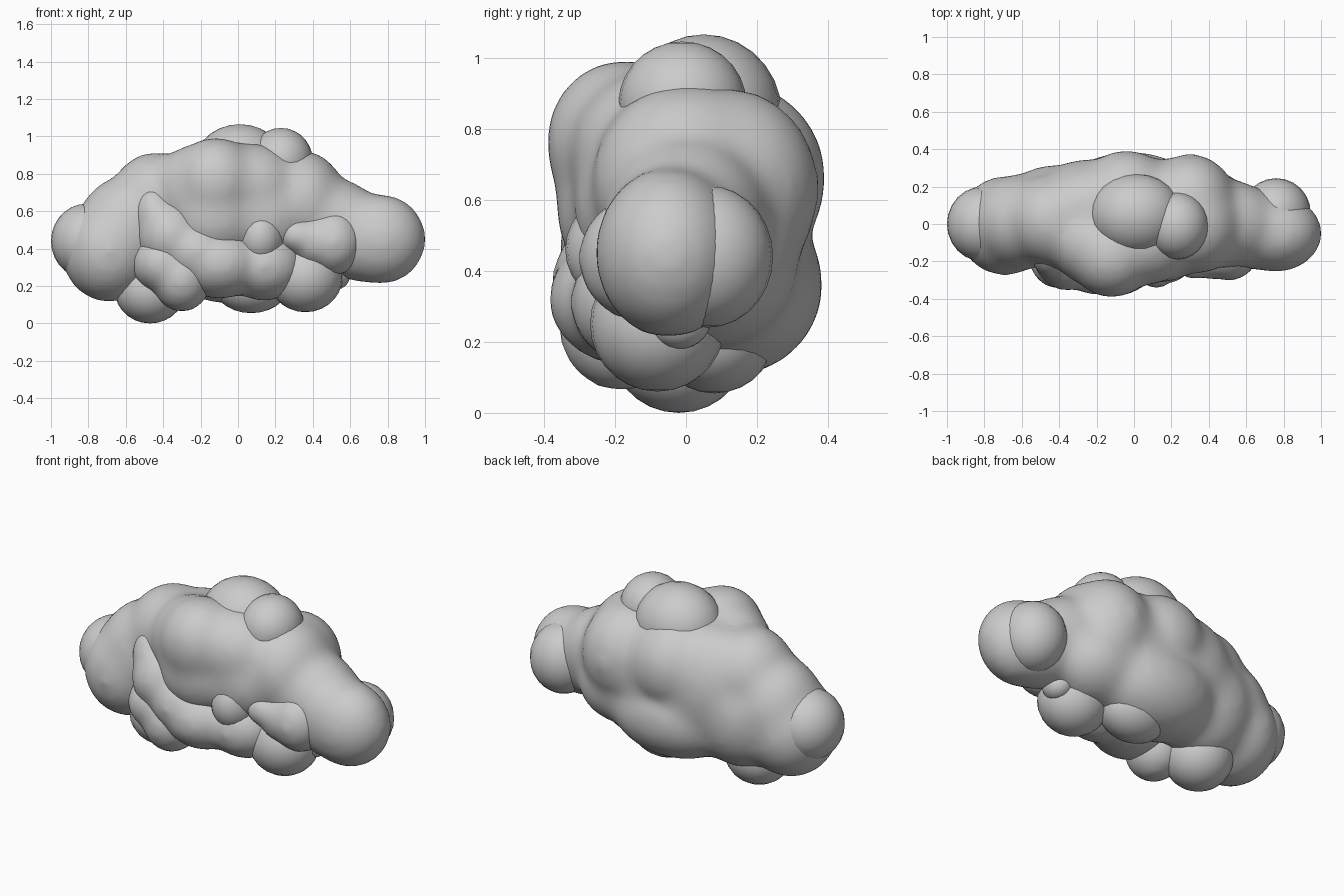
import bpy, bmesh
from mathutils import Matrix


def blob(name, balls, smooth=0, voxel=0.025):
    """Ellipsoid lobes (x, y, z, rx, ry, rz); several are fused into one skin."""
    bm = bmesh.new()
    for x, y, z, rx, ry, rz in balls:
        m = Matrix.Translation((x, y, z)) @ Matrix.Diagonal((rx, ry, rz, 1))
        bmesh.ops.create_uvsphere(bm, u_segments=24, v_segments=14, radius=1, matrix=m)
    me = bpy.data.meshes.new(name)
    bm.to_mesh(me)
    bm.free()
    for p in me.polygons:
        p.use_smooth = True
    ob = bpy.data.objects.new(name, me)
    bpy.context.collection.objects.link(ob)
    if len(balls) > 1:
        r = ob.modifiers.new("fuse", 'REMESH')
        r.mode = 'VOXEL'
        r.voxel_size = voxel
        r.use_smooth_shade = True
        s = ob.modifiers.new("soften", 'SMOOTH')
        s.factor = 0.5
        s.iterations = smooth
    return ob


# Main cloud body: large lobes melted together
blob("cloud_body", [
    (-0.69, -0.01, 0.39, 0.26, 0.27, 0.28),
    (-0.60, 0.01, 0.49, 0.27, 0.26, 0.30),
    (-0.44, 0.02, 0.65, 0.25, 0.25, 0.27),
    (-0.42, 0.06, 0.44, 0.30, 0.26, 0.32),
    (-0.24, 0.09, 0.56, 0.32, 0.26, 0.36),
    (-0.22, -0.10, 0.71, 0.24, 0.23, 0.25),
    (-0.12, -0.17, 0.76, 0.23, 0.23, 0.24),
    (-0.12, -0.16, 0.58, 0.25, 0.21, 0.25),
    (-0.04, 0.12, 0.66, 0.27, 0.28, 0.28),
    (-0.02, 0.12, 0.36, 0.40, 0.27, 0.26),
    (0.06, -0.08, 0.73, 0.28, 0.25, 0.24),
    (0.12, -0.10, 0.58, 0.28, 0.22, 0.25),
    (0.14, 0.08, 0.58, 0.32, 0.27, 0.34),
    (0.30, 0.11, 0.63, 0.25, 0.27, 0.29),
    (0.34, 0.00, 0.65, 0.24, 0.27, 0.28),
    (0.34, 0.06, 0.42, 0.28, 0.26, 0.24),
    (0.50, 0.00, 0.53, 0.28, 0.24, 0.25),
    (0.66, -0.03, 0.46, 0.25, 0.22, 0.24),
    (0.76, -0.05, 0.45, 0.25, 0.21, 0.245),
], smooth=30)

# Lower front swell
blob("front_swell", [
    (-0.45, -0.06, 0.58, 0.13, 0.23, 0.19),
    (-0.36, -0.14, 0.47, 0.19, 0.22, 0.20),
    (-0.22, -0.16, 0.38, 0.20, 0.22, 0.18),
    (-0.10, -0.16, 0.32, 0.24, 0.23, 0.19),
    (0.14, -0.11, 0.31, 0.22, 0.22, 0.19),
], smooth=16)

# Front left puff
blob("front_left_puff", [
    (-0.40, -0.16, 0.32, 0.17, 0.19, 0.16),
    (-0.30, -0.18, 0.24, 0.16, 0.18, 0.18),
], smooth=10)

# Front right puff
blob("front_right_puff", [
    (0.51, -0.12, 0.435, 0.165, 0.185, 0.18),
    (0.42, -0.13, 0.44, 0.15, 0.17, 0.15),
    (0.32, -0.16, 0.47, 0.12, 0.14, 0.10),
], smooth=8)

# Single puffs
puffs = {
    "left_end_puff": (-0.81, 0.00, 0.44, 0.19, 0.20, 0.20),
    "right_back_puff": (0.76, 0.06, 0.44, 0.185, 0.185, 0.20),
    "top_puff": (0.01, 0.05, 0.84, 0.25, 0.22, 0.225),
    "top_right_puff": (0.23, -0.01, 0.87, 0.17, 0.18, 0.175),
    "bottom_left_puff": (-0.47, -0.02, 0.18, 0.19, 0.19, 0.18),
    "bottom_middle_puff": (0.07, 0.08, 0.22, 0.21, 0.17, 0.165),
    "bottom_right_puff": (0.36, -0.08, 0.25, 0.20, 0.19, 0.19),
    "front_middle_puff": (0.12, -0.15, 0.46, 0.14, 0.19, 0.17),
    "lower_right_puff": (0.52, -0.02, 0.26, 0.08, 0.09, 0.08),
}
for name, ball in puffs.items():
    blob(name, [ball])
